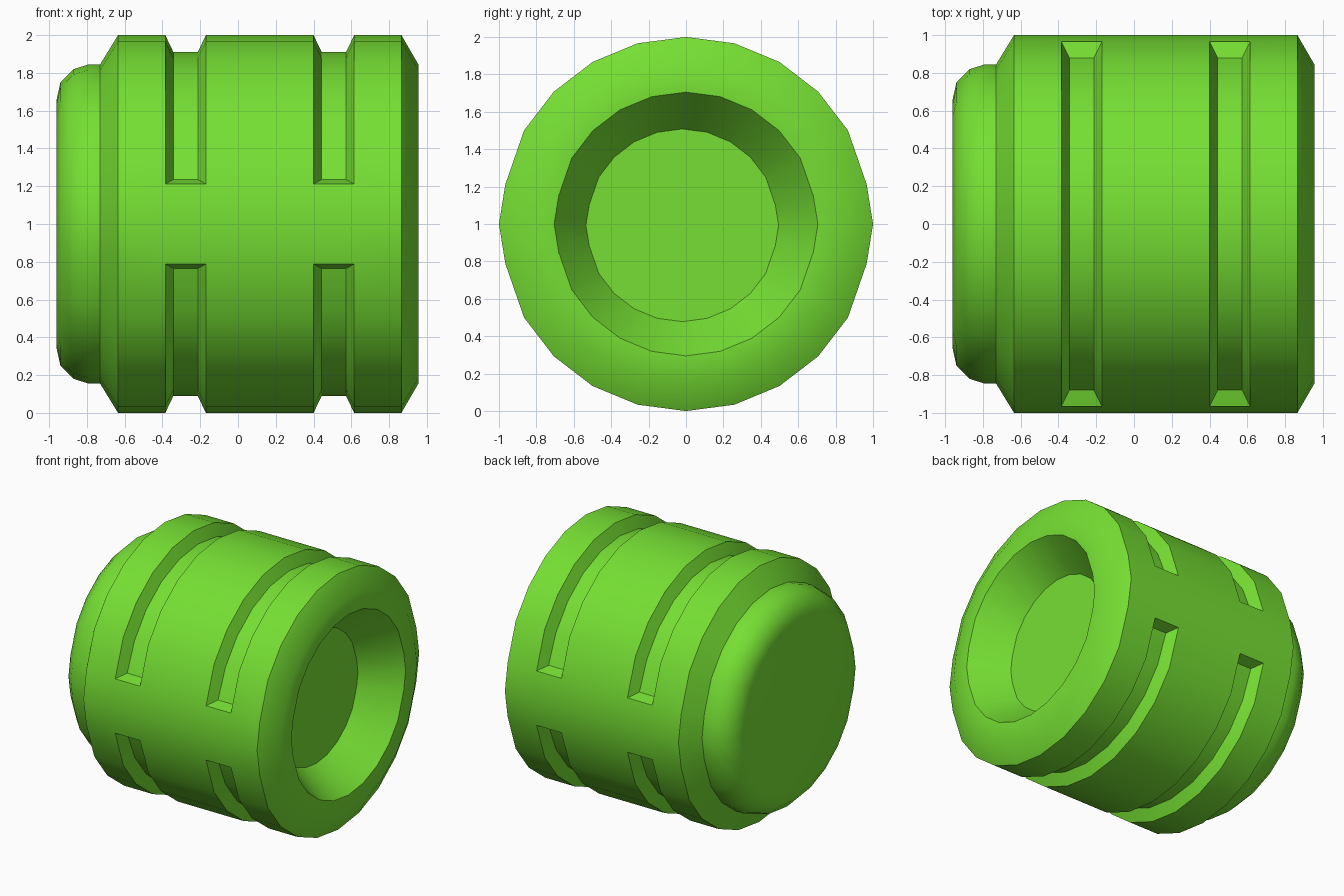
import bpy
import bmesh
from math import sin, cos, atan2, radians, hypot
from mathutils import Vector

cube = bpy.data.objects.get("Cube")
if cube:
    bpy.data.objects.remove(cube)

SIDES = 24
STEP = radians(360 / SIDES)
GROOVES = [(-0.385, -0.17), (0.40, 0.615)]
GROOVE_FLOOR = 0.91
GROOVE_WALL = 0.043

# Bright green plastic
green = bpy.data.materials.new("bright green")
green.use_nodes = True
colour = (0.18, 0.74, 0.033, 1)
green.diffuse_color = colour
green.node_tree.nodes["Principled BSDF"].inputs["Base Color"].default_value = colour


def ring(bm, x, radius, dy=0, dz=0):
    """Circle around the x axis; the rows beside the side strips sit closer in."""
    verts = []
    for i in range(SIDES):
        y, z = cos(i * STEP), sin(i * STEP)
        if 0.2 < abs(z) < 0.3:
            z *= 0.82
        verts.append(bm.verts.new((x, y * radius + dy, z * radius + dz)))
    return verts


# Turned profile: rounded end, step, body with groove edges, chamfer, dished end
profile = [(-0.96, 0.66), (-0.94, 0.75), (-0.87, 0.82), (-0.79, 0.845),
           (-0.73, 0.845), (-0.635, 1)]
profile += [(x, 1) for groove in GROOVES for x in groove]
profile += [(0.865, 1), (0.955, 0.845), (0.955, 0.705)]

bm = bmesh.new()
rings = [ring(bm, x, r) for x, r in profile]
rings.append(ring(bm, 0.69, 0.515, -0.02, -0.007))
for a, b in zip(rings, rings[1:]):
    for i in range(SIDES):
        j = (i + 1) % SIDES
        bm.faces.new((a[i], a[j], b[j], b[i]))
bm.faces.new(rings[0])
bm.faces.new(rings[-1])
bmesh.ops.recalc_face_normals(bm, faces=bm.faces[:])

# Grooves over the top and the bottom, stopping at the front and back strips
for left, right in GROOVES:
    middle = (left + right) / 2
    for side in (1, -1):
        faces = []
        for f in bm.faces:
            c = f.calc_center_median()
            if abs(c.x - middle) < 0.01 and c.z * side > 0.21 and hypot(c.y, c.z) > 0.95:
                faces.append(f)
        result = bmesh.ops.extrude_face_region(bm, geom=faces)
        old = [f for f in faces if f.is_valid]
        if old:
            bmesh.ops.delete(bm, geom=old, context='FACES')
        for v in result["geom"]:
            if isinstance(v, bmesh.types.BMVert):
                angle = round(atan2(v.co.z, v.co.y) / STEP) * STEP
                inward = GROOVE_WALL if v.co.x < middle else -GROOVE_WALL
                v.co = Vector((v.co.x + inward,
                               GROOVE_FLOOR * cos(angle), GROOVE_FLOOR * sin(angle)))

bmesh.ops.recalc_face_normals(bm, faces=bm.faces[:])
mesh = bpy.data.meshes.new("grooved_barrel")
bm.to_mesh(mesh)
bm.free()
mesh.materials.append(green)

barrel = bpy.data.objects.new("grooved_barrel", mesh)
barrel.location.z = 1
bpy.context.collection.objects.link(barrel)
bpy.ops.object.select_all(action='DESELECT')
barrel.select_set(True)
bpy.context.view_layer.objects.active = barrel
bpy.ops.object.shade_smooth_by_angle(angle=radians(40))
